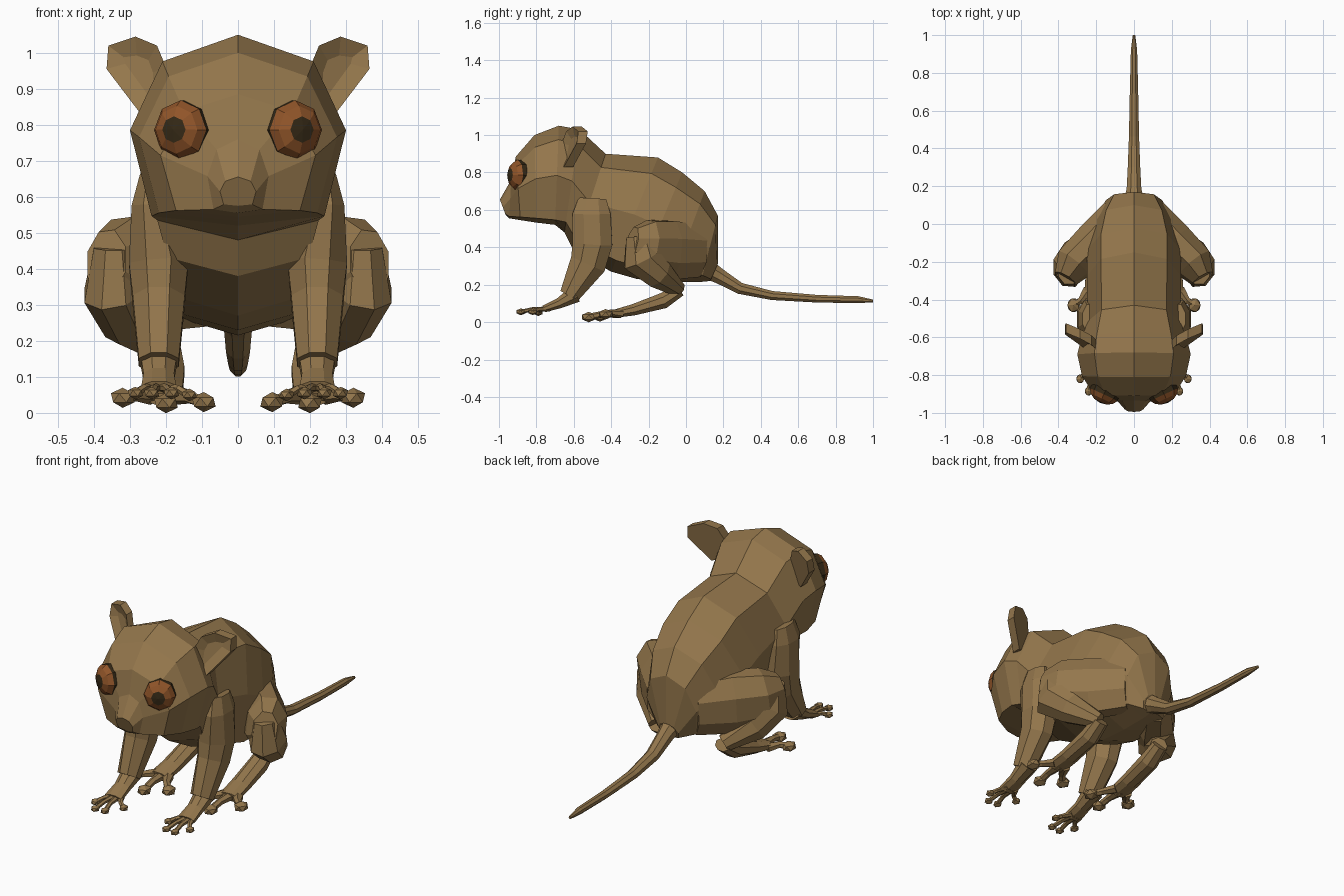
import bpy, bmesh, math
from mathutils import Vector, Matrix

if "Cube" in bpy.data.objects:
    bpy.data.objects.remove(bpy.data.objects["Cube"])


def material(name, rgb):
    m = bpy.data.materials.new(name)
    m.diffuse_color = (*rgb, 1)
    m.use_nodes = True
    m.node_tree.nodes["Principled BSDF"].inputs["Base Color"].default_value = m.diffuse_color
    return m


FUR = material("brown fur", (0.295, 0.183, 0.072))
IRIS = material("amber iris", (0.28, 0.09, 0.022))
PUPIL = material("dark pupil", (0.035, 0.022, 0.008))


def finish(name, bm, mats=(FUR,), mirror=False):
    bmesh.ops.recalc_face_normals(bm, faces=bm.faces[:])
    me = bpy.data.meshes.new(name)
    bm.to_mesh(me)
    bm.free()
    for m in mats:
        me.materials.append(m)
    ob = bpy.data.objects.new(name, me)
    bpy.context.collection.objects.link(ob)
    if mirror:
        ob.modifiers.new("mirror", "MIRROR").use_mirror_merge = False
    return ob


def skin(bm, rings):
    """Bridge a list of point rings and cap both ends."""
    vs = [[bm.verts.new(p) for p in r] for r in rings]
    n = len(vs[0])
    for a, b in zip(vs, vs[1:]):
        for i in range(n):
            j = (i + 1) % n
            bm.faces.new((a[i], a[j], b[j], b[i]))
    bm.faces.new(vs[0])
    bm.faces.new(vs[-1])


def tube(bm, pts, n=8):
    """Loft along (x, y, z, half width, half depth) points."""
    P = [Vector(p[:3]) for p in pts]
    rings = []
    for i, p in enumerate(pts):
        t = (P[min(i + 1, len(P) - 1)] - P[max(i - 1, 0)]).normalized()
        u = Vector((1, 0, 0))
        u = (u - t * u.dot(t)).normalized()
        v = t.cross(u)
        rings.append([P[i] + u * p[3] * math.cos(a) + v * p[4] * math.sin(a)
                      for a in (2 * math.pi * (k + 0.5) / n for k in range(n))])
    skin(bm, rings)


def digits(bm, root, tips, r):
    """Fingers from the palm, each ending in a round pad."""
    for x, y, z in tips:
        sx = root[0] + (x - root[0]) * 0.3
        mid = ((sx + x) / 2, (root[1] + y) / 2, (root[2] + z) / 2 + 0.006)
        tube(bm, [(sx, root[1] + 0.03, root[2], r * 0.9, r * 0.65), (*mid, r * 0.55, r * 0.5),
                  (x, y, z, r * 0.55, r * 0.5)], 6)
        bmesh.ops.create_icosphere(bm, subdivisions=1, radius=r,
                                   matrix=Matrix.Translation((x, y, z)) @ Matrix.Diagonal((1.05, 1.2, 0.8, 1)))


# Head and body: (top y, top z, bottom y, bottom z, half width) from nose to rump
spine = [
    (-0.995, 0.655, -0.965, 0.575, 0.05),
    (-0.935, 0.76, -0.945, 0.555, 0.085),
    (-0.91, 0.885, -0.885, 0.545, 0.215),
    (-0.81, 1.00, -0.80, 0.532, 0.275),
    (-0.68, 1.05, -0.70, 0.52, 0.30),
    (-0.57, 1.03, -0.65, 0.48, 0.28),
    (-0.43, 0.90, -0.60, 0.38, 0.245),
    (-0.15, 0.88, -0.40, 0.27, 0.25),
    (-0.02, 0.80, -0.26, 0.23, 0.25),
    (0.10, 0.70, -0.08, 0.215, 0.21),
    (0.17, 0.57, 0.08, 0.215, 0.15),
    (0.17, 0.31, 0.13, 0.22, 0.06),
]


def section(low):
    return [(0, 1), (0.7, 0.72), (1, 0), (0.8, low), (0, -1), (-0.8, low), (-1, 0), (-0.7, 0.72)]


bm = bmesh.new()
skin(bm, [[((w * u), (ty + by) / 2 + (ty - by) / 2 * v, (tz + bz) / 2 + (tz - bz) / 2 * v)
           for u, v in section(-0.9 if ty < -0.6 else -0.8)] for ty, tz, by, bz, w in spine])
finish("head_and_body", bm)

# Tail
bm = bmesh.new()
tube(bm, [(0, 0.10, 0.29, 0.06, 0.06), (0, 0.18, 0.245, 0.042, 0.044), (0, 0.29, 0.18, 0.036, 0.033),
          (0, 0.46, 0.142, 0.029, 0.026), (0, 0.70, 0.125, 0.024, 0.022),
          (0, 0.92, 0.12, 0.018, 0.02), (0, 1.0, 0.113, 0.007, 0.008)])
finish("tail", bm)

# Arms
bm = bmesh.new()
tube(bm, [(0.235, -0.50, 0.66, 0.04, 0.08), (0.24, -0.505, 0.58, 0.06, 0.11),
          (0.22, -0.50, 0.42, 0.09, 0.115), (0.22, -0.525, 0.31, 0.078, 0.105),
          (0.22, -0.625, 0.14, 0.06, 0.058)])
finish("arm", bm, mirror=True)

# Hands
bm = bmesh.new()
tube(bm, [(0.22, -0.59, 0.15, 0.055, 0.05), (0.22, -0.68, 0.10, 0.046, 0.03),
          (0.22, -0.76, 0.07, 0.052, 0.02)])
digits(bm, (0.22, -0.76, 0.07), [(0.135, -0.79, 0.05), (0.185, -0.88, 0.055),
                                (0.24, -0.885, 0.055), (0.285, -0.82, 0.055)], 0.022)
finish("hand", bm, mirror=True)

# Hind legs
bm = bmesh.new()
tube(bm, [(0.09, 0.06, 0.38, 0.09, 0.15), (0.21, -0.09, 0.385, 0.11, 0.17),
          (0.32, -0.21, 0.40, 0.105, 0.155), (0.365, -0.29, 0.42, 0.065, 0.095)])
finish("thigh", bm, mirror=True)
bm = bmesh.new()
tube(bm, [(0.345, -0.25, 0.46, 0.06, 0.075), (0.345, -0.235, 0.34, 0.09, 0.115),
          (0.30, -0.15, 0.26, 0.085, 0.085), (0.20, -0.04, 0.175, 0.046, 0.042)])
finish("shin", bm, mirror=True)

# Feet
bm = bmesh.new()
tube(bm, [(0.20, -0.03, 0.17, 0.045, 0.034), (0.20, -0.12, 0.115, 0.055, 0.046),
          (0.205, -0.28, 0.066, 0.056, 0.033), (0.21, -0.38, 0.045, 0.058, 0.024)])
digits(bm, (0.21, -0.38, 0.045), [(0.095, -0.46, 0.03), (0.20, -0.52, 0.027),
                                 (0.32, -0.43, 0.042)], 0.035)
finish("foot", bm, mirror=True)

# Ears: a dished plate turned slightly outward
outline = [(0.20, 0.96), (0.225, 1.02), (0.285, 1.045), (0.36, 1.02), (0.365, 0.955), (0.27, 0.83), (0.21, 0.84)]
bm = bmesh.new()
skin(bm, [[(x, -0.665 + 0.48 * (x - 0.2) + 0.18 * (z - 0.95) + d, z) for x, z in outline] for d in (0, 0.05)])
bmesh.ops.recalc_face_normals(bm, faces=bm.faces[:])
front = [f for f in bm.faces if len(f.verts) == 7 and f.normal.y < 0]
bmesh.ops.inset_region(bm, faces=front, thickness=0.05, depth=-0.02)
finish("ear", bm, mirror=True)

# Eyes: flattened sphere with its pole facing outward, coloured by angle from the pole
bm = bmesh.new()
bmesh.ops.create_uvsphere(bm, u_segments=8, v_segments=7, radius=1)
for f in bm.faces:
    h = f.calc_center_median().normalized().z
    f.material_index = 1 if h > 0.9 or h < 0.3 else 0
turn = Vector((0.42, -0.90, 0.03)).to_track_quat('Z', 'Y').to_matrix().to_4x4()
bm.transform(Matrix.Translation((0.155, -0.892, 0.785)) @ turn @ Matrix.Diagonal((0.082, 0.085, 0.06, 1)))
finish("eye", bm, (IRIS, PUPIL), mirror=True)
